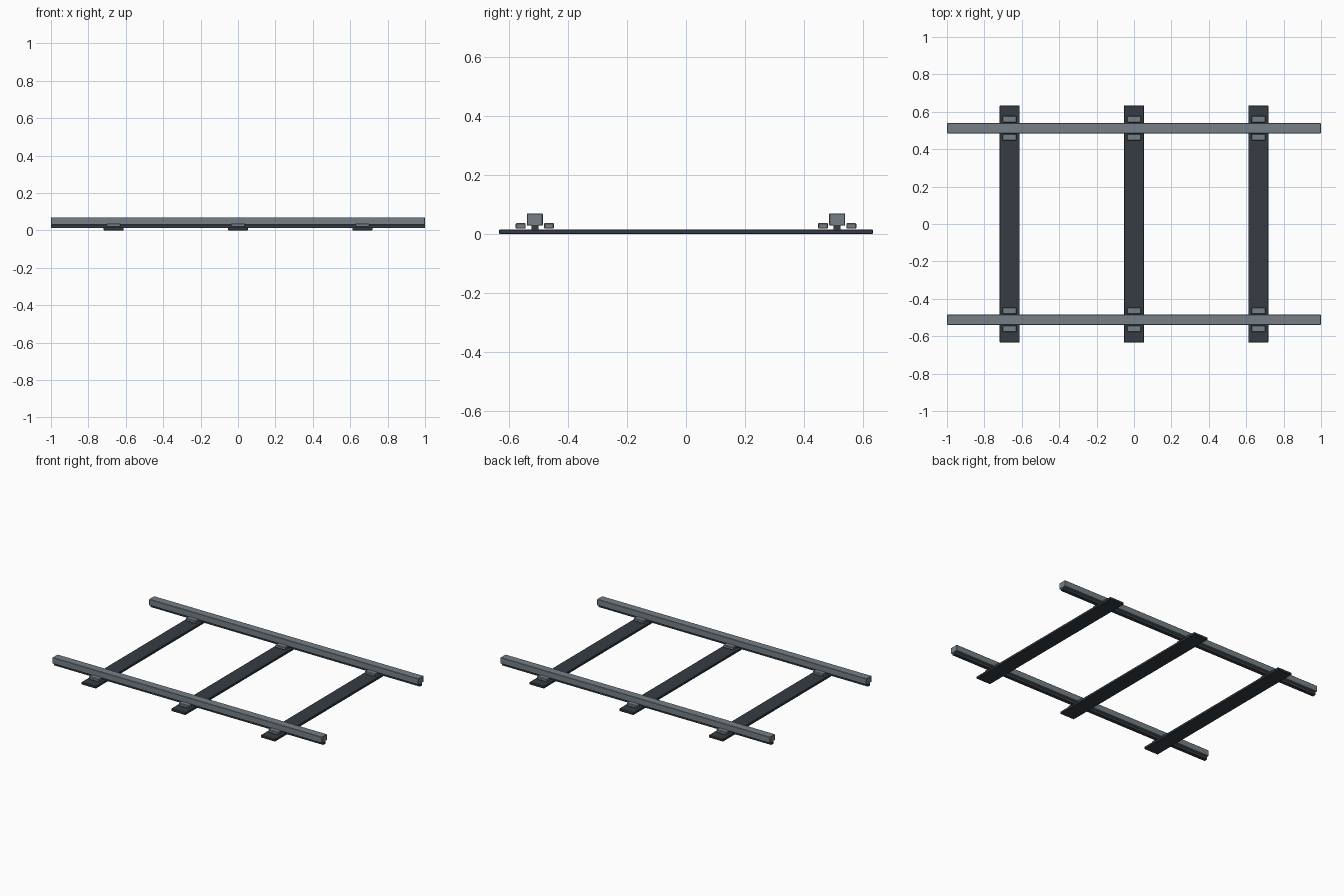
import bpy

cube = bpy.data.objects.get("Cube")
if cube:
    bpy.data.objects.remove(cube, do_unlink=True)


def material(name, rgb):
    mat = bpy.data.materials.new(name)
    mat.use_nodes = True
    mat.diffuse_color = (*rgb, 1)
    mat.node_tree.nodes["Principled BSDF"].inputs["Base Color"].default_value = (*rgb, 1)
    return mat


steel = material("steel grey", (0.18, 0.215, 0.24))
iron = material("dark iron", (0.037, 0.046, 0.057))


def box(name, x, y, z_range, size_x, size_y, mat, bevel=0):
    low, high = z_range
    bpy.ops.mesh.primitive_cube_add(size=1, location=(x, y, (low + high) / 2))
    obj = bpy.context.object
    obj.name = name
    obj.scale = (size_x, size_y, high - low)
    bpy.ops.object.transform_apply(location=False, rotation=False, scale=True)
    obj.data.materials.append(mat)
    if bevel:
        mod = obj.modifiers.new("Bevel", 'BEVEL')
        mod.width = bevel
        mod.segments = 1
    return obj


TIE_SPACING = 0.665
RAIL_Y = 0.512
CLIP_OFFSET = 0.048
sides = (("front", -1), ("back", 1))
columns = (("right", -1), ("middle", 0), ("left", 1))

# Rails: a wide head on a narrow dark web
for side, sy in sides:
    y = sy * RAIL_Y
    box(f"{side}_rail_head", 0, y, (0.029, 0.07), 2, 0.054, steel, 0.002)
    box(f"{side}_rail_web", 0, y, (0.012, 0.032), 2, 0.024, iron)

# Cross ties with a pair of clips beside each rail
for column, sx in columns:
    x = sx * TIE_SPACING
    box(f"{column}_tie", x, 0, (0, 0.016), 0.107, 1.266, iron, 0.002)
    for side, sy in sides:
        for place, offset in (("inner", -CLIP_OFFSET), ("outer", CLIP_OFFSET)):
            box(f"{column}_{side}_{place}_clip", x, sy * (RAIL_Y + offset),
                (0.018, 0.037), 0.075, 0.034, steel, 0.003)
